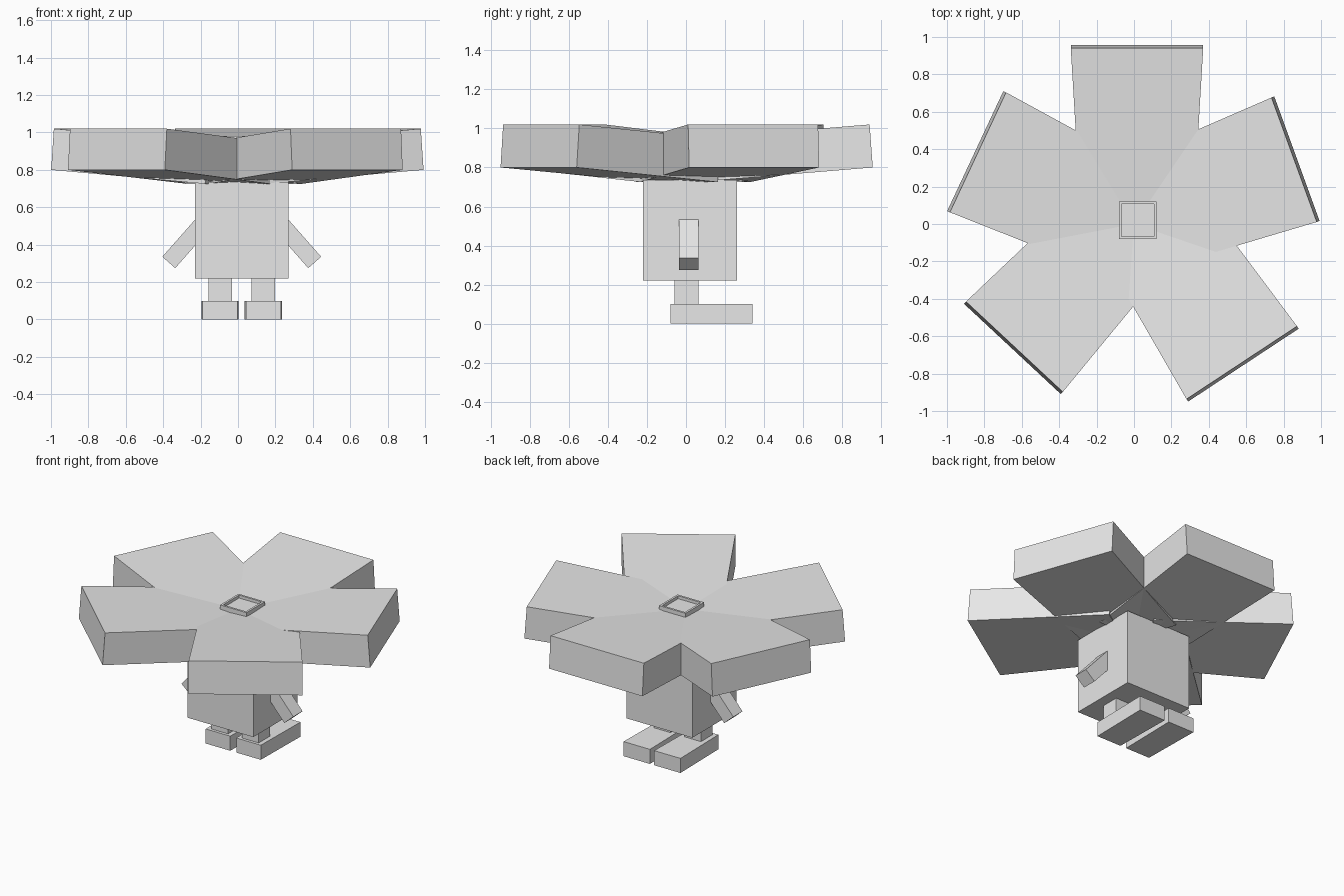
import bpy, bmesh, math
from mathutils import Vector, Matrix

cube = bpy.data.objects.get("Cube")
if cube:
    bpy.data.objects.remove(cube, do_unlink=True)

grey = bpy.data.materials.new("plain_grey")
grey.use_nodes = True
colour = (0.8, 0.8, 0.8, 1)
grey.diffuse_color = colour
grey.node_tree.nodes["Principled BSDF"].inputs["Base Color"].default_value = colour


def finish(name, bm):
    bmesh.ops.recalc_face_normals(bm, faces=bm.faces)
    mesh = bpy.data.meshes.new(name)
    bm.to_mesh(mesh)
    bm.free()
    mesh.materials.append(grey)
    obj = bpy.data.objects.new(name, mesh)
    bpy.context.collection.objects.link(obj)
    return obj


def block(name, low, high, edit=None):
    """Box between two corners, with an optional edit of its bmesh."""
    low, high = Vector(low), Vector(high)
    bm = bmesh.new()
    bmesh.ops.create_cube(bm, size=1)
    for v in bm.verts:
        v.co = (low + high) / 2 + v.co * (high - low)
    if edit:
        edit(bm)
    return finish(name, bm)


# Axis on which the body, arms and legs are centred
MID = 0.02

# Body
block("body", (-0.23, -0.22, 0.22), (0.27, 0.26, 0.735))


# Feet narrow slightly towards one end; legs and arms come in pairs
def make_foot(side, cx):
    def taper(bm):
        for v in bm.verts:
            if v.co.y < 0:
                v.co.x = cx + (v.co.x - cx) * 0.93
    block(side + "_foot", (cx - 0.1, -0.08, 0), (cx + 0.1, 0.34, 0.1), taper)


def make_arm(side, sign):
    arm = block(side + "_arm", (-0.046, -0.05, -0.36), (0.046, 0.05, 0))
    turn = Matrix.Rotation(-sign * math.radians(41.4), 4, 'Y')
    arm.matrix_world = Matrix.Translation((MID + sign * 0.152, 0.015, 0.575)) @ turn


for side, sign in (("left", 1), ("right", -1)):
    cx = MID + sign * 0.116
    make_foot(side, cx)
    block(side + "_leg", (cx - 0.063, -0.06, 0.09), (cx + 0.063, 0.065, 0.24))
    make_arm(side, sign)


# Petals: tapered slabs, tilted up towards the outside
def make_petal(name, degrees, reach, shift):
    def shape(bm):
        for v in bm.verts:
            outer, top = v.co.x > 0.5, v.co.z > 0.5
            half = 0.354 if outer else 0.30
            v.co.x = (reach if outer else 0.05) - (0.016 if top else 0)
            v.co.y = math.copysign(half, v.co.y) + shift
            v.co.z = (0.80 if outer else 0.725) + (0.22 if top else 0)
        bm.transform(Matrix.Rotation(math.radians(degrees), 4, 'Z'))
    block(name, (0, -0.5, 0), (1, 0.5, 1), shape)


petals = (
    ("back_petal", 90, 0.956, -0.016),
    ("back_right_petal", 154.9, 0.934, 0.007),
    ("front_right_petal", 227, 0.932, -0.02),
    ("front_left_petal", 303.4, 0.952, 0.073),
    ("back_left_petal", 20, 0.938, 0.03),
)
for petal in petals:
    make_petal(*petal)


# Square cap with a shallow recess in its top
def recess(bm):
    top = max(bm.faces, key=lambda f: f.calc_center_median().z)
    bmesh.ops.inset_region(bm, faces=[top], thickness=0.02)
    floor = bmesh.ops.extrude_face_region(bm, geom=[top])
    bmesh.ops.translate(bm, vec=(0, 0, -0.02),
                        verts=[g for g in floor["geom"] if isinstance(g, bmesh.types.BMVert)])
    bmesh.ops.delete(bm, geom=[top], context='FACES_ONLY')


block("cap", (-0.08, -0.08, 0.90), (0.12, 0.12, 0.98), recess)
